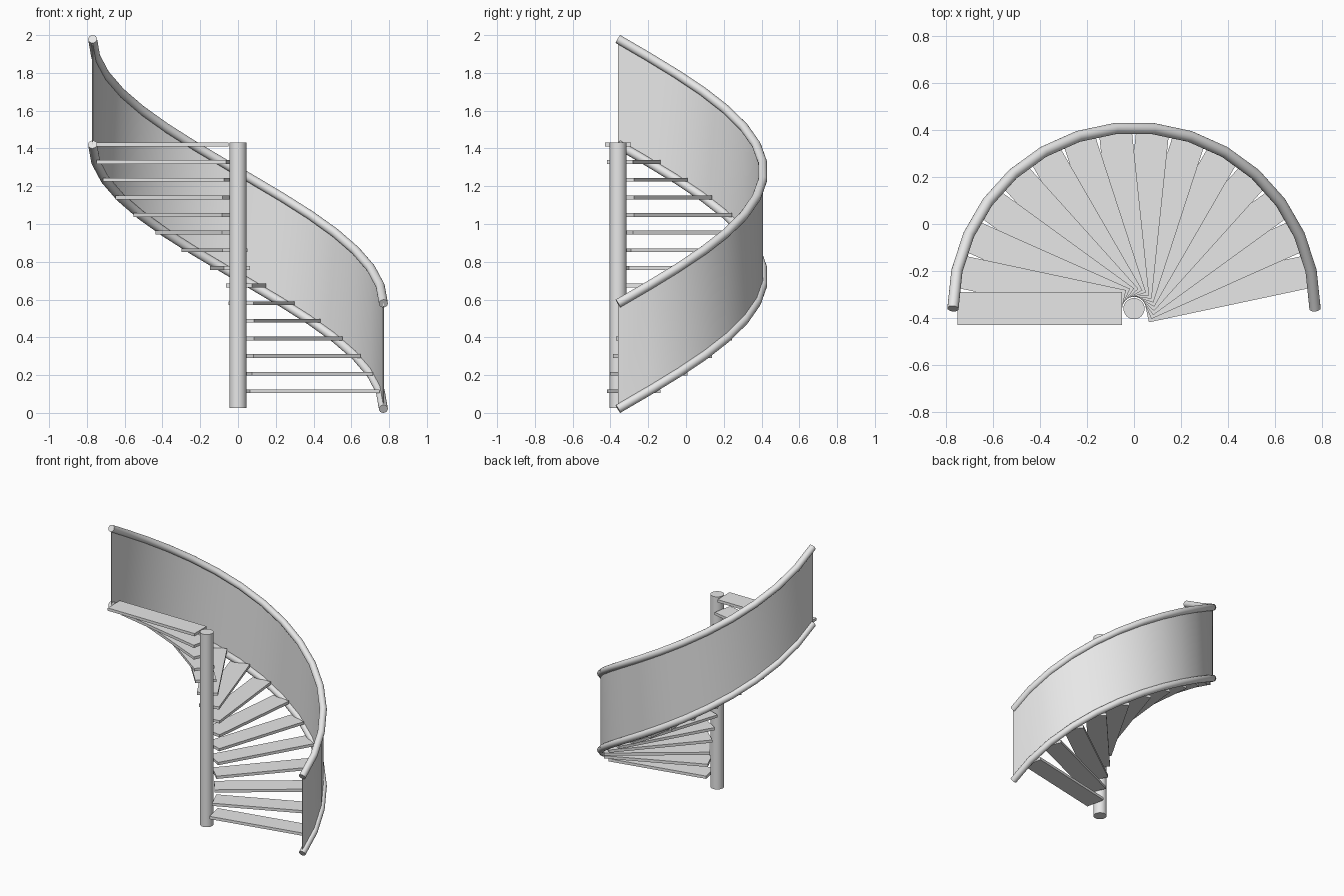
import bpy, bmesh, math
from mathutils import Matrix, Vector

if "Cube" in bpy.data.objects:
    bpy.data.objects.remove(bpy.data.objects["Cube"])

CY = -0.36          # stair axis
R = 0.77            # railing radius
N = 15              # steps / railing segments in half a turn
Z0, RISE = 0.021, 1.4
PANEL = 0.558       # height between the two rails

grey = bpy.data.materials.new("light grey")
grey.diffuse_color = (0.8, 0.8, 0.8, 1)
grey.use_nodes = True
grey.node_tree.nodes["Principled BSDF"].inputs["Base Color"].default_value = grey.diffuse_color


def helix(i, z=0.0, r=R):
    a = math.pi * i / N
    return Vector((r * math.cos(a), CY + r * math.sin(a), Z0 + RISE * i / N + z))


def add_mesh(name, bm, smooth=False):
    bmesh.ops.recalc_face_normals(bm, faces=bm.faces)
    me = bpy.data.meshes.new(name)
    bm.to_mesh(me)
    bm.free()
    me.materials.append(grey)
    ob = bpy.data.objects.new(name, me)
    bpy.context.collection.objects.link(ob)
    if smooth:
        bpy.ops.object.select_all(action='DESELECT')
        ob.select_set(True)
        bpy.context.view_layer.objects.active = ob
        bpy.ops.object.shade_smooth_by_angle(angle=math.radians(40))
    return ob


# central column
bm = bmesh.new()
bmesh.ops.create_cone(bm, cap_ends=True, segments=32, radius1=0.045, radius2=0.045,
                      depth=1.404, matrix=Matrix.Translation((0, CY, 0.729)))
add_mesh("column", bm, True)

# treads, each a flat board turned about the column
for i in range(1, N + 1):
    bm = bmesh.new()
    m = (Matrix.Translation((0, CY, Z0 + RISE * i / N))
         @ Matrix.Rotation(math.pi * i / N, 4, 'Z')
         @ Matrix.Translation((0.40, 0, 0))
         @ Matrix.Diagonal((0.70, 0.14, 0.02, 1)))
    bmesh.ops.create_cube(bm, size=1, matrix=m)
    add_mesh(f"tread_{i:02d}", bm)


# handrail and lower rail: round tubes swept along the helix
def rail(name, z, sides=16, rad=0.024):
    bm = bmesh.new()
    pts = [helix(i, z) for i in range(N + 1)]
    rings = []
    for i, p in enumerate(pts):
        t = (pts[min(i + 1, N)] - pts[max(i - 1, 0)]).normalized()
        u = t.cross(Vector((0, 0, 1))).normalized()
        v = u.cross(t)
        rings.append([bm.verts.new(p + rad * (math.cos(a) * u + math.sin(a) * v))
                      for a in (2 * math.pi * k / sides for k in range(sides))])
    for a, b in zip(rings, rings[1:]):
        for k in range(sides):
            j = (k + 1) % sides
            bm.faces.new((a[k], a[j], b[j], b[k]))
    bm.faces.new(rings[0])
    bm.faces.new(rings[-1])
    add_mesh(name, bm, True)


rail("lower_rail", 0)
rail("handrail", PANEL)

# thin curved side panel between the rails
bm = bmesh.new()
T = 0.002
rings = [[bm.verts.new(helix(i, z, r)) for r, z in
          ((R - T, 0), (R + T, 0), (R + T, PANEL), (R - T, PANEL))] for i in range(N + 1)]
for a, b in zip(rings, rings[1:]):
    for k in range(4):
        j = (k + 1) % 4
        bm.faces.new((a[k], a[j], b[j], b[k]))
bm.faces.new(rings[0])
bm.faces.new(rings[-1])
add_mesh("side_panel", bm, True)
